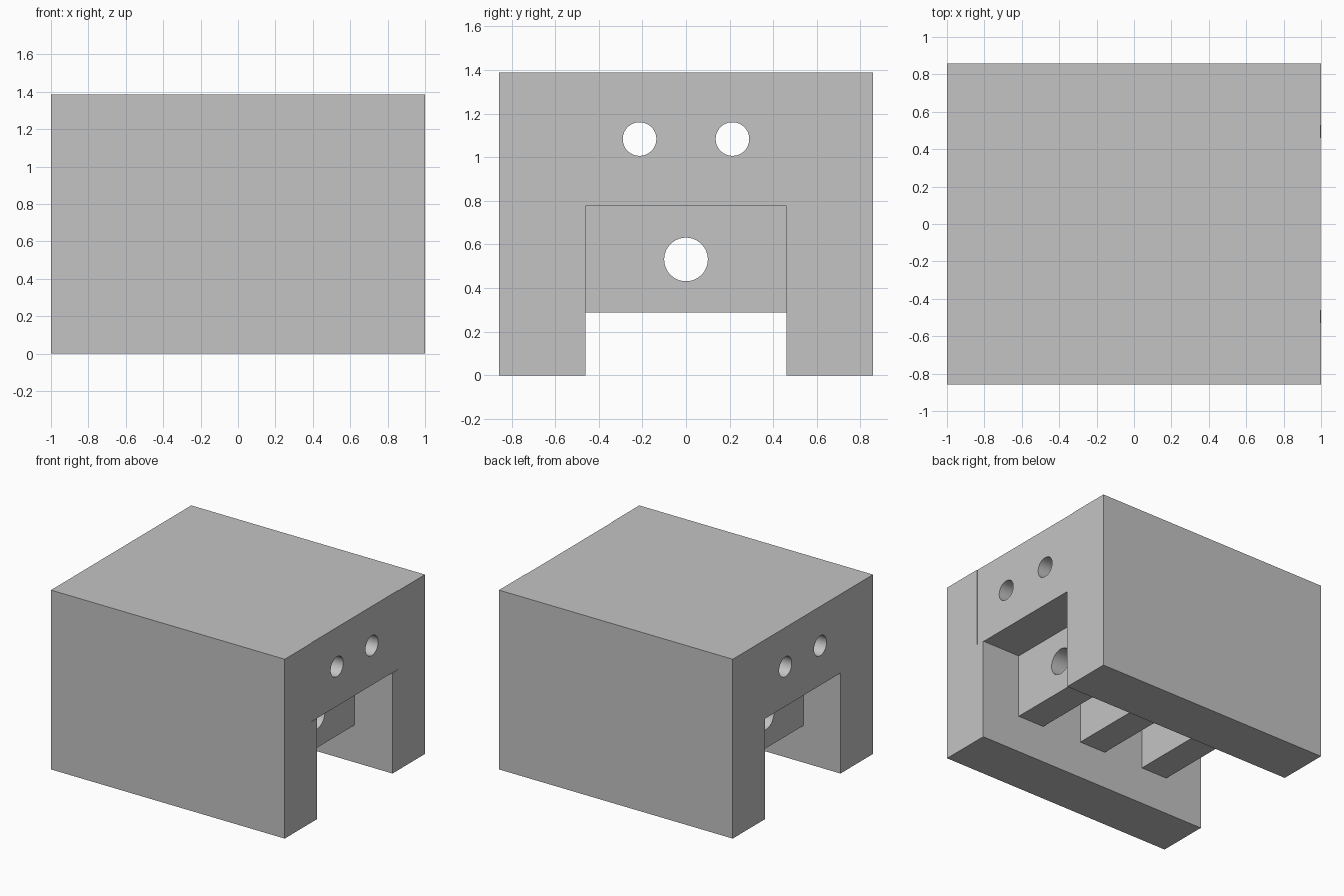
import bpy
import bmesh
from math import pi

cube = bpy.data.objects.get("Cube")
if cube:
    bpy.data.objects.remove(cube, do_unlink=True)

WIDTH, DEPTH, HEIGHT = 2.0, 1.714, 1.387
CHANNEL_HALF, CHANNEL_TOP = 0.46, 0.777
RIB_BOTTOM, RIB_THICK = 0.287, 0.226

grey = bpy.data.materials.new("plain_grey")
grey.use_nodes = True
colour = (0.55, 0.55, 0.55, 1)
grey.diffuse_color = colour
grey.node_tree.nodes["Principled BSDF"].inputs["Base Color"].default_value = colour


def add_object(name, bm):
    bmesh.ops.recalc_face_normals(bm, faces=bm.faces)
    mesh = bpy.data.meshes.new(name)
    bm.to_mesh(mesh)
    bm.free()
    mesh.materials.append(grey)
    obj = bpy.data.objects.new(name, mesh)
    bpy.context.collection.objects.link(obj)
    return obj


def prism(name, outline, x0, x1):
    """Extrude a (y, z) outline along x."""
    bm = bmesh.new()
    face = bm.faces.new([bm.verts.new((x0, y, z)) for y, z in outline])
    moved = bmesh.ops.extrude_face_region(bm, geom=[face])["geom"]
    verts = [v for v in moved if isinstance(v, bmesh.types.BMVert)]
    bmesh.ops.translate(bm, verts=verts, vec=(x1 - x0, 0, 0))
    return add_object(name, bm)


def box(name, x0, x1, y_half, z0, z1):
    outline = [(-y_half, z0), (y_half, z0), (y_half, z1), (-y_half, z1)]
    return prism(name, outline, x0, x1)


def activate(obj):
    bpy.ops.object.select_all(action="DESELECT")
    obj.select_set(True)
    bpy.context.view_layer.objects.active = obj


def cut(target, cutter):
    cutter.hide_render = True
    mod = target.modifiers.new("cut", "BOOLEAN")
    mod.operation, mod.solver, mod.object = "DIFFERENCE", "EXACT", cutter
    activate(target)
    bpy.ops.object.modifier_apply(modifier=mod.name)
    bpy.data.objects.remove(cutter, do_unlink=True)


def drill(target, y, z, radius):
    """Bore a round hole right through along x."""
    bpy.ops.mesh.primitive_cylinder_add(
        vertices=64, radius=radius, depth=3, location=(0, y, z), rotation=(0, pi / 2, 0))
    cutter = bpy.context.object
    cutter.data.materials.append(grey)
    cut(target, cutter)


def finish(obj):
    activate(obj)
    bpy.ops.object.shade_smooth_by_angle(angle=pi / 6)


# Body: block with a channel open at the bottom
h, c = DEPTH / 2, CHANNEL_HALF
half = [(c, CHANNEL_TOP), (c, 0), (h, 0), (h, HEIGHT)]
outline = half + [(-y, z) for y, z in reversed(half)]
body = prism("channel_body", outline, -WIDTH / 2, WIDTH / 2)

# Shallow step on one end of the bridge
cut(body, box("step_cutter", 0.996, 1.1, 0.53, CHANNEL_TOP, HEIGHT + 0.1))

# Twin bores through the bridge
for side in (-1, 1):
    drill(body, side * 0.213, 1.083, 0.077)
finish(body)

# Three ribs hanging in the channel, each with a round bore
for i in (-1, 0, 1):
    x = i * 0.566 - 0.005
    rib = box(f"rib_{i + 2}", x - RIB_THICK / 2, x + RIB_THICK / 2, c, RIB_BOTTOM, CHANNEL_TOP)
    drill(rib, 0, 0.531, 0.1)
    finish(rib)
